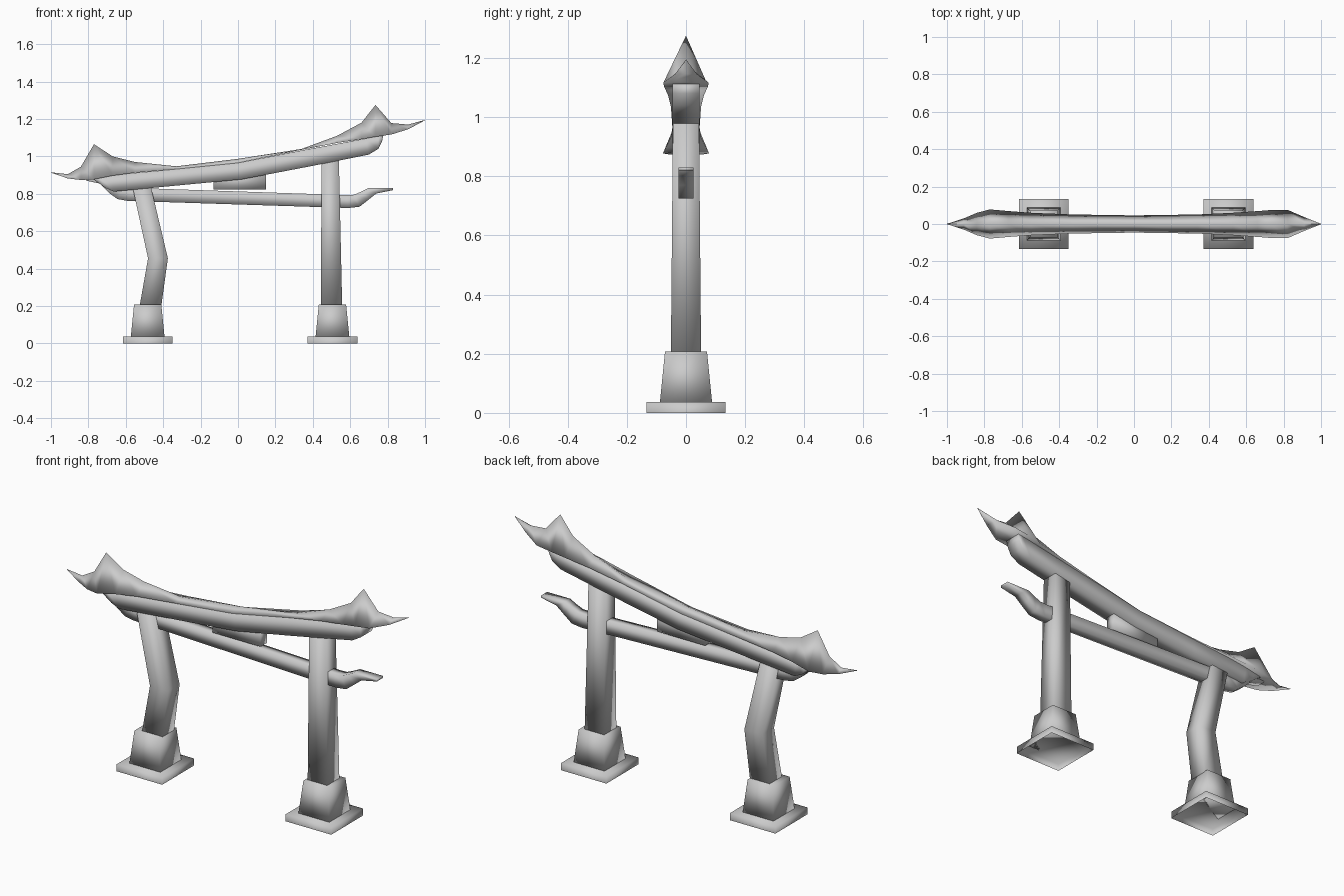
import bpy
import bmesh

default_cube = bpy.data.objects.get("Cube")
if default_cube:
    bpy.data.objects.remove(default_cube, do_unlink=True)

stone = bpy.data.materials.new("plain_grey")
stone.use_nodes = True
grey = (0.6, 0.6, 0.6, 1)
stone.diffuse_color = grey
stone.node_tree.nodes["Principled BSDF"].inputs["Base Color"].default_value = grey


def loft(name, rings, cap_start=True, cap_end=True):
    """Skin a row of equal-sized point rings into one smooth-shaded object."""
    bm = bmesh.new()
    loops = [[bm.verts.new(point) for point in ring] for ring in rings]
    for lower, upper in zip(loops, loops[1:]):
        count = len(lower)
        for i in range(count):
            j = (i + 1) % count
            bm.faces.new((lower[i], lower[j], upper[j], upper[i]))
    if cap_start:
        bm.faces.new(loops[0])
    if cap_end:
        bm.faces.new(loops[-1])
    bmesh.ops.recalc_face_normals(bm, faces=bm.faces)
    mesh = bpy.data.meshes.new(name)
    bm.to_mesh(mesh)
    bm.free()
    mesh.materials.append(stone)
    mesh.shade_smooth()
    obj = bpy.data.objects.new(name, mesh)
    bpy.context.collection.objects.link(obj)
    return obj


def upright_ring(x, z, half_x, half_y):
    return [(x - half_x, -half_y, z), (x + half_x, -half_y, z),
            (x + half_x, half_y, z), (x - half_x, half_y, z)]


def beam_ring(x_low, z_low, x_high, z_high, half_y):
    return [(x_low, -half_y, z_low), (x_low, half_y, z_low),
            (x_high, half_y, z_high), (x_high, -half_y, z_high)]


def roof_ring(x, z_eave, z_ridge, half_y):
    return [(x, -half_y, z_eave), (x, half_y, z_eave), (x, 0, z_ridge)]


# Plinths (open underneath) and tapered footings
for side, x in (("right", -0.483), ("left", 0.505)):
    loft(side + "_plinth",
         [upright_ring(x, z, 0.133, 0.133) for z in (0, 0.037)],
         cap_start=False)
    loft(side + "_footing",
         [upright_ring(x, 0.037, 0.09, 0.088),
          upright_ring(x, 0.207, 0.073, 0.071)])

# Straight pillar and crooked pillar
loft("left_pillar", [upright_ring(0.5, 0.2, 0.057, 0.051),
                     upright_ring(0.493, 1.0, 0.046, 0.044)])
loft("right_pillar", [upright_ring(-0.468, 0.2, 0.058, 0.051),
                      upright_ring(-0.428, 0.455, 0.053, 0.048),
                      upright_ring(-0.52, 0.86, 0.049, 0.044)])

# Lower tie beam with upturned ends
tie_path = [(-0.81, 0.87, -0.81, 0.885), (-0.74, 0.855, -0.74, 0.885),
            (-0.69, 0.805, -0.66, 0.865), (-0.645, 0.772, -0.61, 0.835),
            (-0.59, 0.762, -0.57, 0.832), (0.59, 0.724, 0.58, 0.793),
            (0.65, 0.731, 0.62, 0.795), (0.7, 0.77, 0.66, 0.812),
            (0.74, 0.802, 0.695, 0.83), (0.83, 0.82, 0.83, 0.83)]
loft("tie_beam", [beam_ring(*step, 0.026) for step in tie_path])

# Short strut between the beams
loft("centre_strut", [upright_ring(0.01, z, 0.14, 0.026)
                      for z in (0.822, 0.91)])

# Heavy curved beam under the roof
lintel_path = [(-0.765, 0.872, -0.78, 0.882), (-0.71, 0.832, -0.74, 0.89),
               (-0.665, 0.812, -0.68, 0.9), (-0.35, 0.842, -0.35, 0.93),
               (0.02, 0.877, 0, 0.965), (0.35, 0.94, 0.33, 1.03),
               (0.7, 1.01, 0.68, 1.095), (0.75, 1.04, 0.75, 1.11),
               (0.77, 1.08, 0.778, 1.115)]
loft("lintel", [beam_ring(*step, 0.045) for step in lintel_path])

# Ridged roof cap with peaked, pointed ends
roof_path = [(-1.0, 0.913, 0.915, 0.001), (-0.91, 0.882, 0.905, 0.03),
             (-0.84, 0.874, 0.945, 0.06), (-0.77, 0.877, 1.065, 0.078),
             (-0.67, 0.897, 1.0, 0.069), (-0.55, 0.913, 0.97, 0.06),
             (-0.33, 0.932, 0.947, 0.051), (0, 0.965, 0.987, 0.046),
             (0.34, 1.035, 1.04, 0.051), (0.53, 1.072, 1.11, 0.06),
             (0.66, 1.092, 1.18, 0.069), (0.735, 1.105, 1.275, 0.075),
             (0.82, 1.117, 1.178, 0.076), (0.91, 1.145, 1.17, 0.037),
             (1.0, 1.193, 1.195, 0.001)]
loft("roof_cap", [roof_ring(*step) for step in roof_path])
